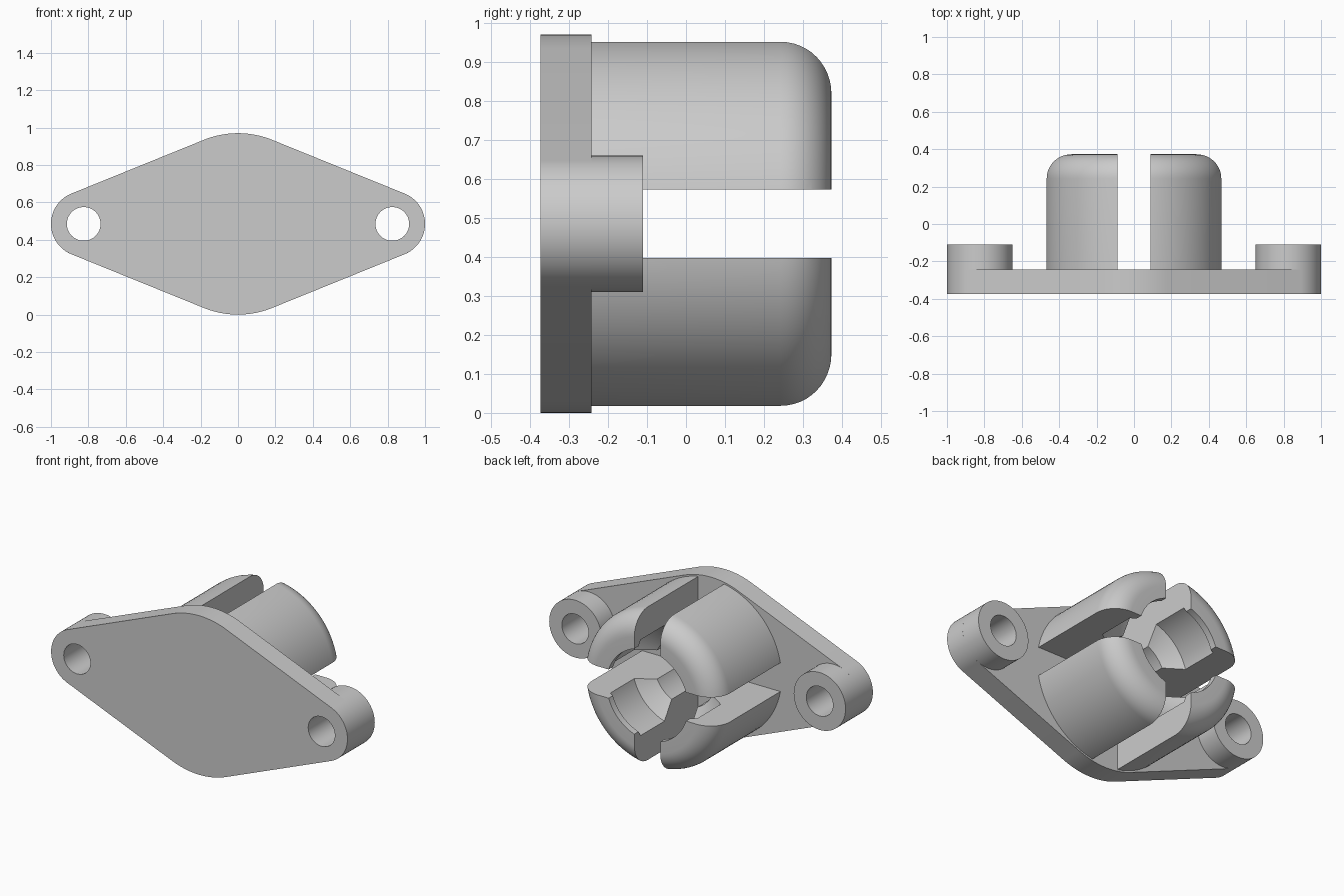
import bpy
import bmesh
from math import sin, cos, pi, asin, tau
from mathutils import Vector

cube = bpy.data.objects.get("Cube")
if cube:
    bpy.data.objects.remove(cube, do_unlink=True)

MID = 0.485                               # height of the central axis
BACK, PLATE, BOSS, TIP = -0.373, -0.243, -0.11, 0.373
END_X, END_R, HOLE_R, MID_R = 0.825, 0.175, 0.09, 0.485
SOCKET_R, FILLET, SLOT = 0.475, 0.13, 0.175

grey = bpy.data.materials.new("plain_grey")
grey.use_nodes = True
grey.diffuse_color = (0.6, 0.6, 0.6, 1)
grey.node_tree.nodes["Principled BSDF"].inputs["Base Color"].default_value = (0.6, 0.6, 0.6, 1)


def arc(cx, cy, r, a0, a1, n):
    return [(cx + r * cos(a0 + (a1 - a0) * i / n),
             cy + r * sin(a0 + (a1 - a0) * i / n)) for i in range(n + 1)]


def finish(bm, name):
    bmesh.ops.recalc_face_normals(bm, faces=bm.faces)
    mesh = bpy.data.meshes.new(name)
    bm.to_mesh(mesh)
    bm.free()
    mesh.materials.append(grey)
    obj = bpy.data.objects.new(name, mesh)
    bpy.context.collection.objects.link(obj)
    return obj


def prism(name, outline, y0, y1):
    """Extrude an (x, z) outline along y."""
    bm = bmesh.new()
    face = bm.faces.new([bm.verts.new((x, y0, z)) for x, z in outline])
    ext = bmesh.ops.extrude_face_region(bm, geom=[face])["geom"]
    bmesh.ops.translate(bm, vec=(0, y1 - y0, 0),
                        verts=[v for v in ext if isinstance(v, bmesh.types.BMVert)])
    return finish(bm, name)


def disc(name, x, r, y0, y1):
    return prism(name, arc(x, MID, r, 0, tau, 64)[:-1], y0, y1)


def box(name, w, h, y0, y1):
    return prism(name, [(-w, MID - h), (w, MID - h), (w, MID + h), (-w, MID + h)], y0, y1)


def revolve(name, profile):
    """Spin a closed (radius, y) profile about the central axis."""
    bm = bmesh.new()
    vs = [bm.verts.new((r, y, MID)) for r, y in profile]
    es = [bm.edges.new((vs[i - 1], vs[i])) for i in range(len(vs))]
    bmesh.ops.spin(bm, geom=vs + es, cent=Vector((0, 0, MID)), axis=(0, 1, 0),
                   angle=tau, steps=96, use_duplicate=False)
    bmesh.ops.remove_doubles(bm, verts=bm.verts, dist=0.0001)
    return finish(bm, name)


def activate(obj):
    bpy.ops.object.select_all(action="DESELECT")
    obj.select_set(True)
    bpy.context.view_layer.objects.active = obj


def cut(obj, cutter):
    cutter.hide_render = True
    mod = obj.modifiers.new("cut", "BOOLEAN")
    mod.operation = "DIFFERENCE"
    mod.solver = "EXACT"
    mod.object = cutter
    activate(obj)
    bpy.ops.object.modifier_apply(modifier=mod.name)
    bpy.data.objects.remove(cutter, do_unlink=True)


# Flange: rounded diamond from tangent arcs
t = pi / 2 - asin((MID_R - END_R) / END_X)
outline = (arc(END_X, MID, END_R, -t, t, 32) + arc(0, MID, MID_R, t, pi - t, 24)
           + arc(-END_X, MID, END_R, pi - t, pi + t, 32)
           + arc(0, MID, MID_R, pi + t, tau - t, 24))
flange = prism("mounting_flange", outline, BACK, PLATE)
parts = [flange]

# Screw bosses and their through holes
for side, sx in (("left", 1), ("right", -1)):
    boss = disc(side + "_screw_boss", sx * END_X, END_R, PLATE, BOSS)
    for target in (flange, boss):
        cut(target, disc("hole_cutter", sx * END_X, HOLE_R, BACK - 0.1, BOSS + 0.1))
    parts.append(boss)

# Snap socket: filleted outside, lip, groove and narrower neck inside
profile = ([(SOCKET_R, PLATE)]
           + arc(SOCKET_R - FILLET, TIP - FILLET, FILLET, 0, pi / 2, 12)
           + [(0.275, TIP), (0.275, TIP - 0.04), (0.305, TIP - 0.06),
              (0.305, TIP - 0.29), (0.205, TIP - 0.36), (0.205, PLATE)])
socket = revolve("snap_socket", profile)
cut(socket, box("upright_slot_cutter", SLOT / 2, 0.7, PLATE - 0.1, TIP + 0.1))
cut(socket, box("level_slot_cutter", 0.7, SLOT / 2, PLATE - 0.1, TIP + 0.1))
parts.append(socket)

for obj in parts:
    activate(obj)
    bpy.ops.object.shade_smooth_by_angle(angle=pi / 6)
